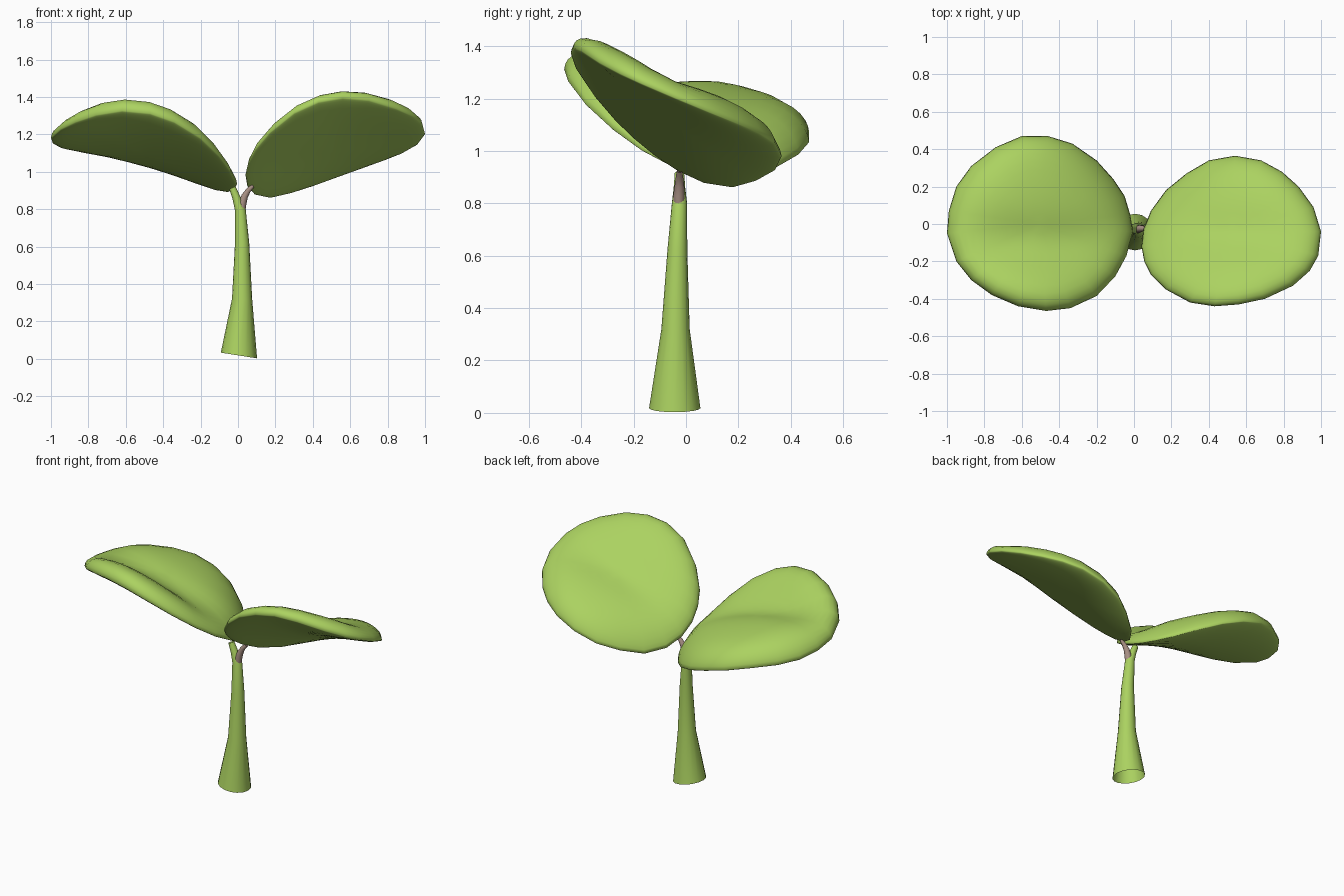
import bpy, bmesh, math

if "Cube" in bpy.data.objects:
    bpy.data.objects.remove(bpy.data.objects["Cube"])


def material(name, rgb):
    m = bpy.data.materials.new(name)
    m.diffuse_color = (*rgb, 1)
    m.use_nodes = True
    m.node_tree.nodes["Principled BSDF"].inputs["Base Color"].default_value = m.diffuse_color
    return m


green = material("leaf green", (0.41, 0.645, 0.118))
brown = material("stalk brown", (0.39, 0.275, 0.23))


def finish(bm, name, mat):
    bmesh.ops.recalc_face_normals(bm, faces=bm.faces)
    for f in bm.faces:
        f.smooth = True
    me = bpy.data.meshes.new(name)
    bm.to_mesh(me)
    bm.free()
    me.materials.append(mat)
    ob = bpy.data.objects.new(name, me)
    bpy.context.collection.objects.link(ob)
    return ob


def tube(name, rings, mat, sides=16):
    """Open tube; each ring is (x, y, z, radius, tilt of the ring about y)."""
    bm = bmesh.new()
    prev = None
    for x, y, z, r, tilt in rings:
        ring = []
        for i in range(sides):
            a = 2 * math.pi * i / sides
            dx = r * math.cos(a)
            ring.append(bm.verts.new((x + dx * math.cos(tilt), y + r * math.sin(a),
                                      z - dx * math.sin(tilt))))
        if prev:
            for i in range(sides):
                j = (i + 1) % sides
                bm.faces.new((prev[i], prev[j], ring[j], ring[i]))
        prev = ring
    return finish(bm, name, mat)


def leaf(name, outline, centre, slope, saddle, twist, dome, fold):
    """Tilted, domed pillow leaf; fold = (depth, y offset, width) of the top crease."""
    cx, cy, cz = centre
    steps = (0.12, 0.25, 0.38, 0.5, 0.61, 0.71, 0.8, 0.87, 0.93, 0.97, 0.99)
    depth, off, width = fold

    def height(x, y, r, h, crease):
        u, v = x - cx, y - cy
        a = math.atan2(v, u)
        rib = crease * math.exp(-((v - off) / width) ** 2) * (1 - r ** 4)
        return (cz + slope[0] * u + slope[1] * v + twist * u * v
                - saddle * math.cos(2 * a) * r * r + h * (1 - r ** 5) ** 0.6 - rib)

    bm = bmesh.new()
    n = len(outline)
    rim = [bm.verts.new((x, y, height(x, y, 1, 0, 0))) for x, y in outline]
    # upper skin is domed and creased, lower skin nearly flat
    for h, crease in ((dome, depth), (-0.025, 0)):
        mid = bm.verts.new((cx, cy, height(cx, cy, 0, h, crease)))
        prev = None
        for r in steps + (1,):
            if r == 1:
                ring = rim
            else:
                ring = []
                for px, py in outline:
                    x, y = cx + r * (px - cx), cy + r * (py - cy)
                    ring.append(bm.verts.new((x, y, height(x, y, r, h, crease))))
            for i in range(n):
                j = (i + 1) % n
                if prev:
                    bm.faces.new((prev[i], prev[j], ring[j], ring[i]))
                else:
                    bm.faces.new((mid, ring[i], ring[j]))
            prev = ring
    return finish(bm, name, green)


# Stem: flared at the foot, bending into the left leaf at the top
tube("stem", [
    (0.005, -0.043, 0.018, 0.098, 0.155),
    (0.022, -0.040, 0.32, 0.054, 0.05),
    (0.022, -0.033, 0.62, 0.038, 0.0),
    (0.012, -0.025, 0.80, 0.029, -0.1),
    (-0.008, -0.025, 0.86, 0.022, -0.25),
    (-0.03, -0.025, 0.915, 0.018, -0.4),
], green)

# Brown stalk carrying the right leaf
tube("leaf_stalk", [
    (0.018, -0.027, 0.78, 0.020, 0.0),
    (0.023, -0.027, 0.83, 0.022, 0.15),
    (0.036, -0.025, 0.87, 0.018, 0.5),
    (0.055, -0.025, 0.90, 0.014, 0.8),
    (0.08, -0.025, 0.925, 0.010, 0.8),
], brown, 12)

# Leaves: rim outlines seen from above
left_rim = [(-0.005, -0.04), (-0.02, 0.05), (-0.05, 0.15), (-0.11, 0.24), (-0.2, 0.34),
            (-0.33, 0.43), (-0.46, 0.47), (-0.6, 0.47), (-0.74, 0.41), (-0.87, 0.31),
            (-0.95, 0.2), (-0.99, 0.07), (-1.0, -0.05), (-0.95, -0.2), (-0.87, -0.3),
            (-0.76, -0.38), (-0.62, -0.44), (-0.47, -0.465), (-0.34, -0.45),
            (-0.2, -0.385), (-0.1, -0.28), (-0.04, -0.17)]
right_rim = [(0.04, -0.12), (0.055, -0.2), (0.09, -0.27), (0.17, -0.35), (0.3, -0.42),
             (0.43, -0.44), (0.56, -0.43), (0.7, -0.4), (0.85, -0.33), (0.94, -0.25),
             (0.985, -0.17), (1.0, -0.04), (0.96, 0.09), (0.88, 0.2), (0.79, 0.28),
             (0.68, 0.34), (0.54, 0.365), (0.4, 0.34), (0.28, 0.27), (0.17, 0.18),
             (0.09, 0.07), (0.05, -0.03)]
leaf("left_leaf", left_rim, (-0.505, 0.0, 1.115), (-0.25, -0.29), 0.07, -0.12, 0.145,
     (0.075, -0.12, 0.16))
leaf("right_leaf", right_rim, (0.52, -0.04, 1.125), (0.285, -0.525), 0.06, 0.28, 0.115,
     (0.04, -0.02, 0.13))
